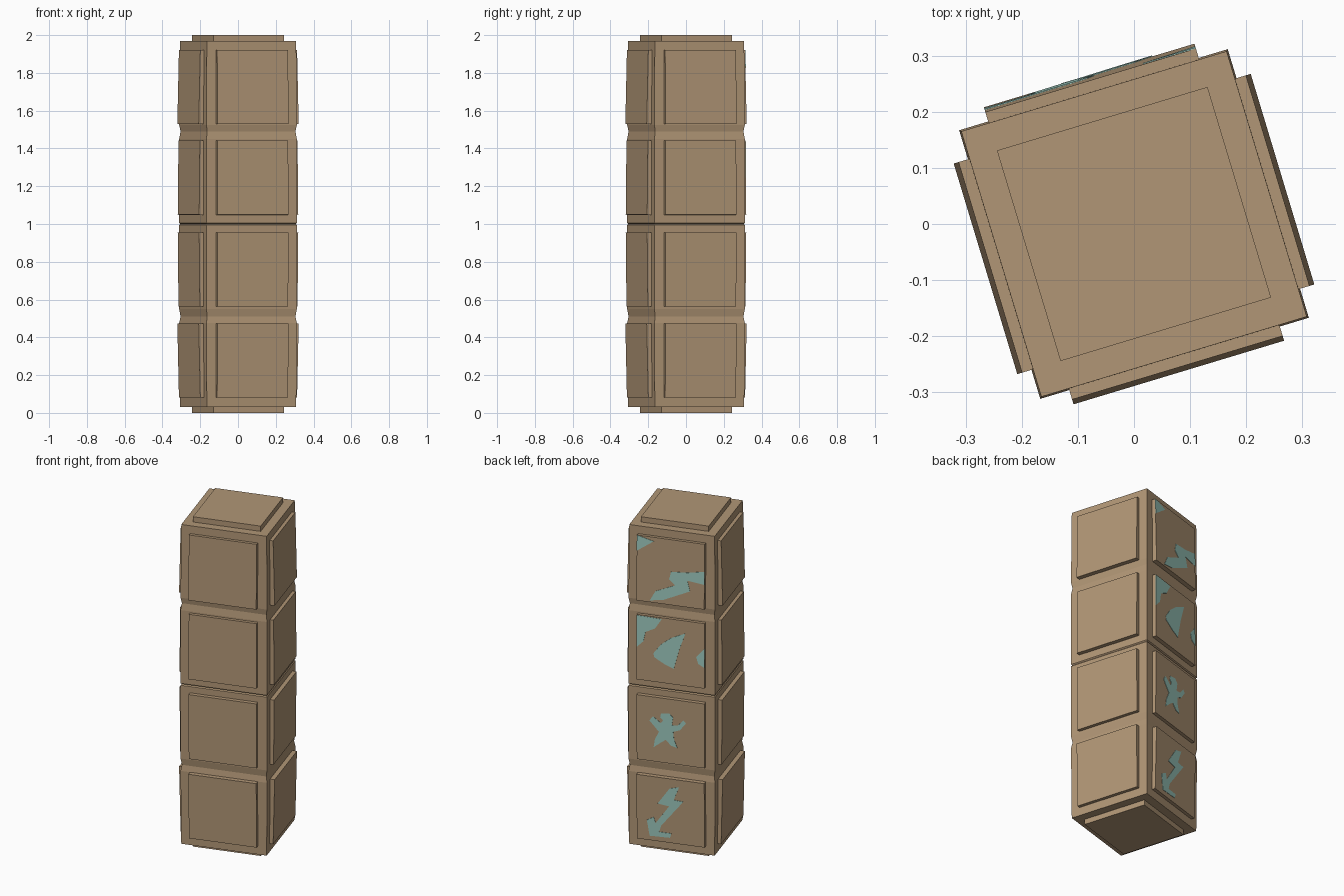
import bpy, bmesh, math
from mathutils import Matrix, Vector

if "Cube" in bpy.data.objects:
    bpy.data.objects.remove(bpy.data.objects["Cube"])

TURN = math.radians(16.8)
SIZE = 0.392          # panel edge length
REACH = 0.272         # distance from axis to panel face


def material(name, rgb):
    m = bpy.data.materials.new(name)
    m.diffuse_color = (*rgb, 1)
    m.use_nodes = True
    m.node_tree.nodes["Principled BSDF"].inputs["Base Color"].default_value = m.diffuse_color
    return m


STONE = material("tan stone", (0.44, 0.305, 0.18))
TEAL = material("teal paint", (0.335, 0.585, 0.515))


def finish(bm, name, mat, matrix=Matrix()):
    bmesh.ops.recalc_face_normals(bm, faces=bm.faces)
    bm.transform(matrix)
    mesh = bpy.data.meshes.new(name)
    bm.to_mesh(mesh)
    bm.free()
    mesh.materials.append(mat)
    ob = bpy.data.objects.new(name, mesh)
    bpy.context.collection.objects.link(ob)
    return ob


def slab(name, dims, matrix):
    bm = bmesh.new()
    bmesh.ops.create_cube(bm, size=1, matrix=Matrix.Diagonal((*dims, 1)))
    return finish(bm, name, STONE, matrix)


def painted(name, outline, matrix):
    """Thin plate on a panel; outline in percent from the panel's top left."""
    bm = bmesh.new()
    verts = [bm.verts.new(((u / 100 - 0.5) * SIZE, 0.001, (0.5 - v / 100) * SIZE))
             for u, v in outline]
    face = bm.faces.new(verts)
    res = bmesh.ops.extrude_face_region(bm, geom=[face])
    for v in res["geom"]:
        if isinstance(v, bmesh.types.BMVert):
            v.co.y = -0.002
    bmesh.ops.triangulate(bm, faces=[f for f in bm.faces if len(f.verts) > 4])
    finish(bm, name, TEAL, matrix)


# square column with shallow grooves between the four blocks
half = [(0.998, 0.244), (1.006, 0.250), (1.45, 0.250), (1.49, 0.244),
        (1.525, 0.250), (1.968, 0.247)]
profile = [(2 - z, r) for z, r in reversed(half[1:])] + [(1.0, 0.244)] + half[1:]
bm = bmesh.new()
rings = [[bm.verts.new((sx * r, sy * r, z)) for sx, sy in ((-1, -1), (1, -1), (1, 1), (-1, 1))]
         for z, r in profile]
for a, b in zip(rings, rings[1:]):
    for i in range(4):
        j = (i + 1) % 4
        bm.faces.new((a[i], a[j], b[j], b[i]))
bm.faces.new(rings[0][::-1])
bm.faces.new(rings[-1])
finish(bm, "column_body", STONE, Matrix.Rotation(TURN, 4, 'Z'))

# raised panels at the two ends
for name, z in (("bottom_panel", 0.025), ("top_panel", 1.975)):
    slab(name, (SIZE, SIZE, 0.05), Matrix.Translation((0, 0, z)) @ Matrix.Rotation(TURN, 4, 'Z'))

# painted outlines for the back panels, one list per block from the bottom
ART = [
    # zigzag arrow
    [[(49, 15), (63, 11), (55, 32), (69, 33), (36, 75), (33, 85), (51, 85), (49, 92),
      (19, 93), (15, 69), (25, 63), (28, 72), (48, 43), (31, 41)]],
    # small figure with raised arms
    [[(36, 24), (48, 22), (54, 28), (52, 40), (61, 39), (69, 30), (73, 34), (64, 46),
      (54, 50), (55, 61), (60, 74), (51, 72), (43, 64), (36, 69), (25, 78), (27, 65),
      (33, 53), (19, 37), (24, 30), (36, 39), (39, 34), (35, 30)]],
    # corner patch, shard and edge patch
    [[(0, 1), (37, 2), (27, 18), (13, 25), (10, 40), (0, 50)],
     [(72, 19), (63, 45), (55, 76), (42, 71), (26, 62), (25, 56), (36, 41), (51, 29)],
     [(100, 39), (88, 53), (91, 63), (100, 68)]],
    # corner patch and lightning streak
    [[(0, 0), (25, 6), (0, 24)],
     [(51, 49), (75, 47), (100, 42), (100, 62), (75, 59), (79, 75), (39, 94),
      (20, 97), (28, 82), (57, 69), (48, 61)]],
]

# side panels, leaning slightly inward toward both ends
for b, (z, lean) in enumerate(((0.278, 1.3), (0.76, 0.6), (1.245, -0.6), (1.725, -1.3))):
    for k, side in enumerate(("front", "right", "back", "left")):
        m = (Matrix.Rotation(TURN + k * math.pi / 2, 4, 'Z')
             @ Matrix.Translation((0, -REACH, z))
             @ Matrix.Rotation(math.radians(lean), 4, 'X'))
        slab(f"{side}_panel_{b + 1}", (SIZE, 0.05, SIZE), m @ Matrix.Translation((0, 0.025, 0)))
        if side == "back":
            for n, outline in enumerate(ART[b]):
                painted(f"painted_mark_{b + 1}_{n + 1}", outline, m)
